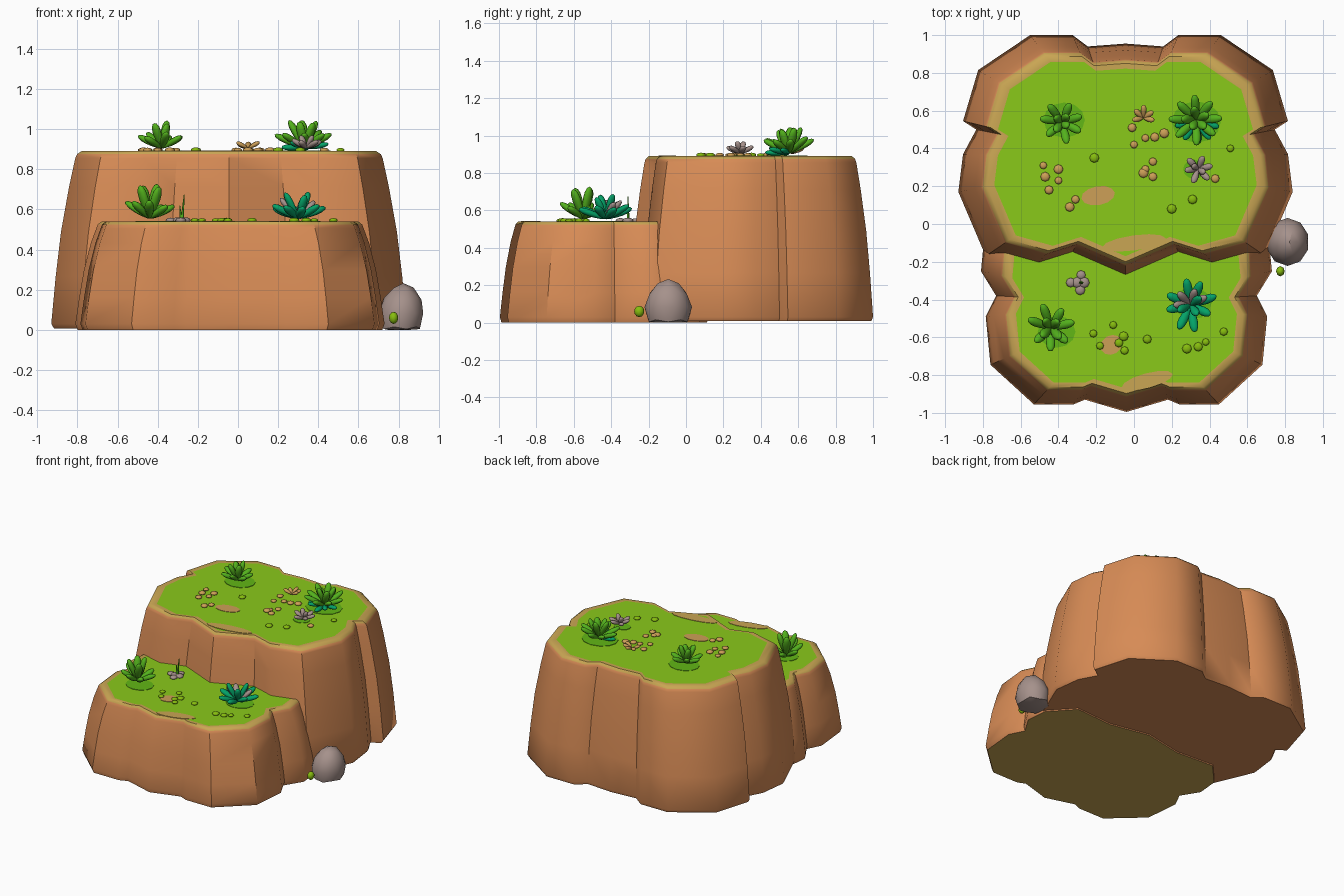
import bpy, bmesh, math, random
from mathutils import Matrix, Vector

if "Cube" in bpy.data.objects:
    bpy.data.objects.remove(bpy.data.objects["Cube"])

random.seed(4)


def material(name, r, g, b):
    m = bpy.data.materials.new(name)
    m.diffuse_color = tuple((c / 255) ** 2.2 for c in (r, g, b)) + (1,)
    m.use_nodes = True
    m.node_tree.nodes["Principled BSDF"].inputs["Base Color"].default_value = m.diffuse_color
    return m


CLAY = material("clay", 214, 138, 86)
GRASS = material("grass", 136, 200, 32)
SAND = material("sand", 200, 164, 84)
SHADE = material("dark grass", 98, 182, 28)
LEAF = material("leaf green", 84, 176, 34)
TEAL = material("teal leaf", 12, 162, 104)
STONE = material("grey stone", 164, 144, 138)
TAN = material("tan pebble", 204, 158, 88)
LIME = material("lime pebble", 134, 188, 22)


def finish(bm, name, mats, angle=40):
    me = bpy.data.meshes.new(name)
    bm.to_mesh(me)
    bm.free()
    for m in mats:
        me.materials.append(m)
    me.shade_smooth()
    me.set_sharp_from_angle(angle=math.radians(angle))
    ob = bpy.data.objects.new(name, me)
    bpy.context.collection.objects.link(ob)
    return ob


# Terraces: half outline mirrored in x, lofted through shrinking rings
def terrace(name, half, cx, cy, top, floor, bottom_mat):
    outline = half + [(-x, y) for x, y in half[-2:0:-1]]
    rings = [(floor, .985), (.03, 1), (top * .3, .975), (top * .55, .945), (top * .8, .9),
             (top - .035, .865), (top - .015, .855), (top, .83), (top, .785)]
    bm = bmesh.new()
    loops = [[bm.verts.new((cx + x * s, cy + (y - cy) * s, z)) for x, y in outline]
             for z, s in rings]
    n = len(outline)
    for k, (a, b) in enumerate(zip(loops, loops[1:])):
        for i in range(n):
            f = bm.faces.new((a[i], a[(i + 1) % n], b[(i + 1) % n], b[i]))
            f.material_index = 2 if k >= 6 else 0
    bm.faces.new(loops[-1]).material_index = 1
    bm.faces.new(loops[0]).material_index = 2 if bottom_mat == SAND else 0
    bmesh.ops.recalc_face_normals(bm, faces=bm.faces)
    finish(bm, name, [CLAY, GRASS, SAND])


HIGH, LOW = .89, .54
terrace("back_terrace", [(0, .955), (.2, .94), (.28, 1), (.505, 1), (.78, .815), (.86, .545),
                         (.79, .5), (.86, .37), (.885, .17), (.74, -.17), (.49, -.24),
                         (.3, -.18), (0, -.31)], -.045, .34, HIGH, .008, CLAY)
terrace("front_terrace", [(0, -.995), (.22, -.93), (.28, -.955), (.49, -.955), (.72, -.745),
                          (.745, -.49), (.69, -.38), (.77, -.25), (.755, -.09), (.6, .08),
                          (.3, .06), (0, .12)], -.04, -.42, LOW, 0, SAND)


# Thin ground patches
def patch(name, x, y, z, rx, ry, mat, turn=0):
    bm = bmesh.new()
    M = (Matrix.Translation((x, y, z + .001)) @ Matrix.Rotation(math.radians(turn), 4, 'Z')
         @ Matrix.Diagonal((rx, ry, 1, 1)))
    bmesh.ops.create_cone(bm, cap_ends=True, segments=12, radius1=1, radius2=1,
                          depth=.004, matrix=M)
    finish(bm, name, [mat])


patch("back_sand_patch", 0, -.10, HIGH, .17, .04, SAND, 8)
patch("back_clay_patch", -.19, .15, HIGH, .09, .05, TAN, 10)
patch("front_sand_patch", .07, -.83, LOW, .14, .04, SAND, 15)
patch("front_clay_patch", -.12, -.64, LOW, .06, .05, TAN, 30)
for i, (x, y, z, r) in enumerate([(-.37, .55, HIGH, .11), (.33, .54, HIGH, .13),
                                  (.32, .29, HIGH, .06), (-.41, -.57, LOW, .10),
                                  (.31, -.42, LOW, .10)]):
    patch(f"plant_shade_{i}", x, y, z, r, r * .85, SHADE)


# Plump leaf plants: teardrop leaves fanned around a centre
def plant(name, x, y, z, leaves, mats):
    """leaves: (count, length, width, elevation deg, first direction deg, sweep deg, material)"""
    bm = bmesh.new()
    for count, length, width, lift, start, sweep, mi in leaves:
        for i in range(count):
            turn = math.radians(start + sweep * i / count + random.uniform(-6, 6))
            size = length * random.uniform(.9, 1.08)
            tilt = math.radians(lift + random.uniform(-6, 6))
            M = (Matrix.Translation((x, y, z + .015)) @ Matrix.Rotation(turn, 4, 'Z')
                 @ Matrix.Rotation(-tilt, 4, 'Y'))
            vs = bmesh.ops.create_uvsphere(bm, u_segments=8, v_segments=7, radius=1)['verts']
            for v in vs:
                t = (v.co.z + 1) / 2
                fat = width * (.55 + .6 * t)
                v.co = M @ Vector((t * size, v.co.y * fat, v.co.x * fat * .75))
            for f in {f for v in vs for f in v.link_faces}:
                f.material_index = mi
    bmesh.ops.recalc_face_normals(bm, faces=bm.faces)
    finish(bm, name, mats, 70)


plant("back_left_plant", -.38, .54, HIGH,
      [(7, .135, .025, 30, 20, 360, 0), (4, .14, .027, 68, 50, 360, 0)], [LEAF])
plant("back_right_plant", .33, .55, HIGH,
      [(8, .155, .026, 30, 0, 360, 0), (5, .15, .028, 66, 30, 360, 0),
       (5, .12, .022, 8, 200, 180, 1)], [LEAF, TEAL])
plant("grey_plant", .34, .29, HIGH,
      [(6, .09, .02, 28, 10, 360, 0), (2, .08, .02, 65, 150, 360, 0)], [STONE])
plant("small_tan_plant", .05, .56, HIGH, [(5, .07, .017, 22, -10, 250, 0)], [TAN])
plant("front_left_plant", -.44, -.55, LOW,
      [(7, .145, .027, 32, 10, 360, 0), (4, .17, .03, 68, 40, 360, 0)], [LEAF])
plant("front_right_plant", .30, -.43, LOW,
      [(8, .145, .027, 26, 15, 360, 0), (3, .14, .026, 60, 200, 300, 0),
       (4, .13, .024, 48, 30, 200, 1)], [TEAL, STONE])

# Grass blade
bm = bmesh.new()
for lean, height in ((.02, .135), (-.02, .08)):
    bmesh.ops.create_cone(bm, cap_ends=True, segments=5, radius1=.009, radius2=.002, depth=height,
                          matrix=Matrix.Translation((-.28 + lean / 3, -.31, LOW + height / 2))
                          @ Matrix.Rotation(lean * 4, 4, 'Y'))
finish(bm, "grass_blade", [LEAF])


# Scattered flat pebbles
def pebbles(name, z, mat, spots, r=.023):
    bm = bmesh.new()
    for x, y in spots:
        s = r * random.uniform(.85, 1.15)
        M = Matrix.Translation((x, y, z + .006)) @ Matrix.Diagonal((s, s, s * .5, 1))
        bmesh.ops.create_uvsphere(bm, u_segments=8, v_segments=6, radius=1, matrix=M)
    finish(bm, name, [mat], 70)


pebbles("back_tan_pebbles", HIGH, TAN, [
    (-.48, .31), (-.40, .29), (-.47, .25), (-.40, .23), (-.45, .18), (-.31, .13), (-.34, .09),
    (.10, .33), (.06, .29), (.10, .25), (.05, .27), (0, .42), (.06, .455), (.11, .46),
    (.16, .48), (-.01, .51), (.43, .24)])
pebbles("back_lime_pebbles", HIGH, LIME, [(.20, .08), (.31, .13), (.51, .40), (-.21, .35)])
pebbles("front_grey_pebbles", LOW, STONE, [
    (-.28, -.27), (-.335, -.31), (-.265, -.31), (-.285, -.35), (-.30, -.31)], .027)
pebbles("front_lime_pebbles", LOW, LIME, [
    (-.11, -.535), (-.055, -.595), (-.215, -.58), (-.18, -.645), (-.08, -.63), (-.05, -.67),
    (.07, -.61), (.28, -.66), (.34, -.65), (.38, -.625), (.475, -.57)])

# Boulder at the right foot: egg-shaped, flat underside
bm = bmesh.new()
bmesh.ops.create_icosphere(bm, subdivisions=2, radius=1)
for v in bm.verts:
    h = max(v.co.z, -.55)
    k = 1 - .14 * max(h, 0)
    v.co = Vector((.813 + v.co.x * .115 * k + .01 * h, -.095 + v.co.y * .127 * k,
                   .083 + h * .15))
finish(bm, "boulder", [STONE], 30)

# Small bud beside the boulder
bm = bmesh.new()
bmesh.ops.create_uvsphere(bm, u_segments=8, v_segments=6, radius=1,
                          matrix=Matrix.Translation((.775, -.25, .06))
                          @ Matrix.Diagonal((.023, .027, .03, 1)))
finish(bm, "bud", [LIME], 70)
